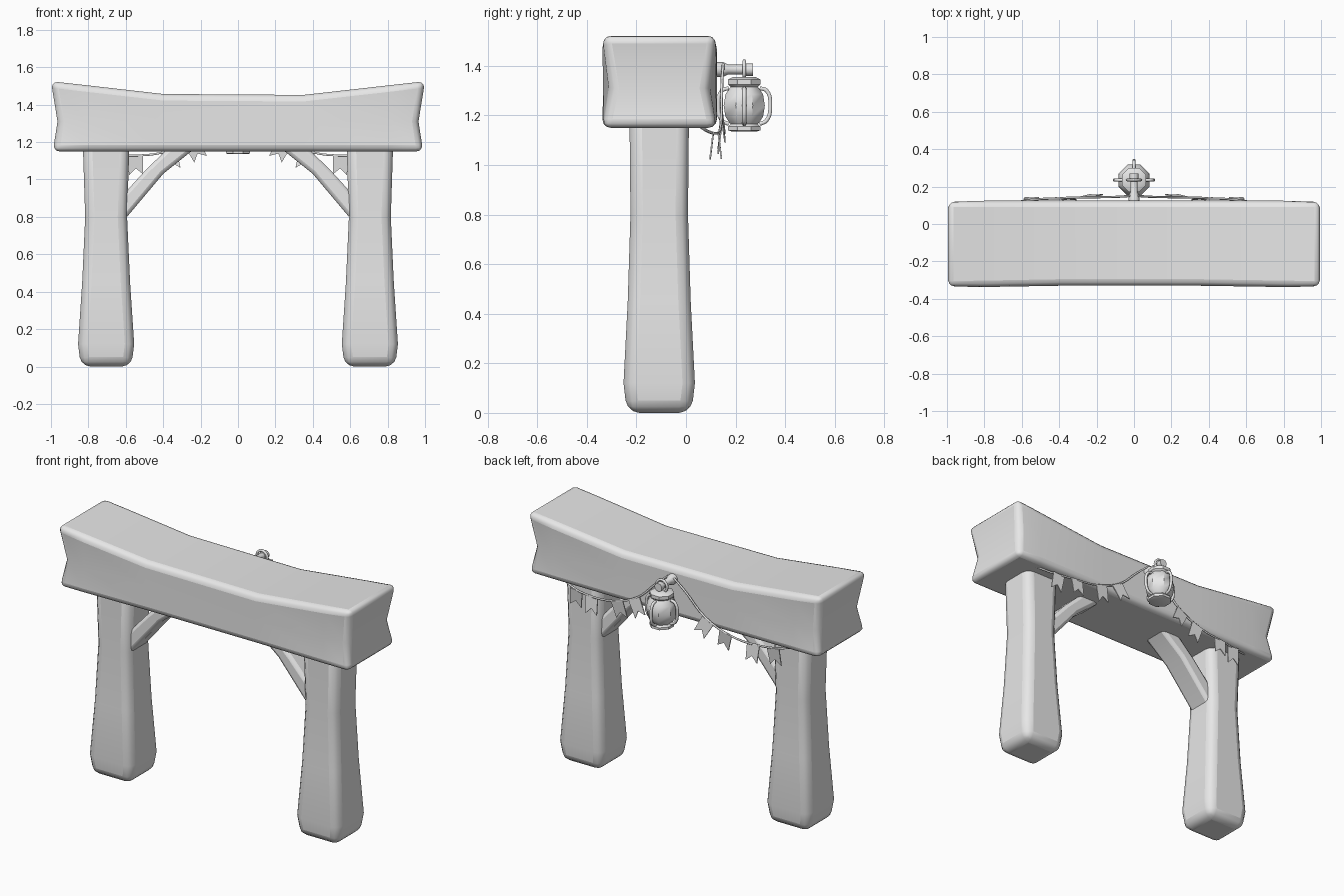
import bpy, bmesh, math
from mathutils import Vector, Matrix

if "Cube" in bpy.data.objects:
    bpy.data.objects.remove(bpy.data.objects["Cube"], do_unlink=True)

grey = bpy.data.materials.new("plain_grey")
grey.use_nodes = True
grey.diffuse_color = (0.8, 0.8, 0.8, 1)
grey.node_tree.nodes["Principled BSDF"].inputs["Base Color"].default_value = (0.8, 0.8, 0.8, 1)


def finish(name, bm, bevel=0.0, segments=3, smooth=40):
    bmesh.ops.recalc_face_normals(bm, faces=bm.faces[:])
    mesh = bpy.data.meshes.new(name)
    bm.to_mesh(mesh)
    bm.free()
    mesh.materials.append(grey)
    ob = bpy.data.objects.new(name, mesh)
    bpy.context.collection.objects.link(ob)
    if bevel:
        mod = ob.modifiers.new("rounded_edges", "BEVEL")
        mod.width, mod.segments, mod.limit_method = bevel, segments, "ANGLE"
        mod.angle_limit = math.radians(28)
    if smooth:
        bpy.ops.object.select_all(action="DESELECT")
        ob.select_set(True)
        bpy.context.view_layer.objects.active = ob
        bpy.ops.object.shade_smooth_by_angle(angle=math.radians(smooth))
    return ob


def loft(name, sections, caps=None, **look):
    """Skin a row of equal closed sections and cap both ends."""
    bm = bmesh.new()
    rings = [[bm.verts.new(p) for p in s] for s in sections]
    n = len(rings[0])
    for a, b in zip(rings, rings[1:]):
        for i in range(n):
            j = (i + 1) % n
            bm.faces.new((a[i], a[j], b[j], b[i]))
    for ring in (rings[0], rings[-1]):
        for cap in caps or [range(n)]:
            bm.faces.new([ring[i] for i in cap])
    return finish(name, bm, **look)


def lathe(name, profile, sides, matrix, **look):
    rings = [[matrix @ Vector((r * math.cos(t), r * math.sin(t), h))
              for t in [math.tau * (k + 0.5) / sides for k in range(sides)]]
             for r, h in profile]
    return loft(name, rings, **look)


def tube(name, points, radius, closed=False):
    cu = bpy.data.curves.new(name, "CURVE")
    cu.dimensions = "3D"
    cu.bevel_depth, cu.bevel_resolution, cu.resolution_u = radius, 1, 5
    cu.use_fill_caps = True
    sp = cu.splines.new("BEZIER")
    sp.bezier_points.add(len(points) - 1)
    for bp, p in zip(sp.bezier_points, points):
        bp.co = p
        bp.handle_left_type = bp.handle_right_type = "AUTO"
    sp.use_cyclic_u = closed
    cu.materials.append(grey)
    ob = bpy.data.objects.new(name, cu)
    bpy.context.collection.objects.link(ob)
    return ob


# Sagging top beam with a split worn into both ends
def beam_section(x, top, front, split):
    back, low, mid = 0.125, 1.15, 1.31
    xin = x - math.copysign(split, x)
    return [(x * 0.99, front, low), (x * 0.99, back, low), (xin, back - split, mid),
            (x, back, top), (x, front, top), (xin, front + split, mid)]


beam = [(-1, 1.525, -.34, .035), (-.82, 1.505, -.338, .004), (-.4, 1.457, -.33, 0),
        (.35, 1.452, -.33, 0), (.82, 1.505, -.338, .004), (1, 1.525, -.34, .035)]
loft("top_beam", [beam_section(*s) for s in beam],
     caps=[(0, 1, 2, 5), (5, 2, 3, 4)], bevel=0.035)

# Flared posts and their curved braces
post = [(0, .135, .13), (.12, .15, .144), (.45, .128, .127), (.8, .112, .116), (1.2, .125, .12)]
brace = [(.64, .745), (.585, .81), (.4, 1.03), (.25, 1.15), (.17, 1.21),
         (.3, 1.23), (.39, 1.15), (.49, 1.055), (.585, .95), (.64, .89)]
for side, word in ((1, "left"), (-1, "right")):
    loft(word + "_post", [[(side * .705 + a * w, -.108 + b * d, z)
                           for a, b in ((-1, -1), (1, -1), (1, 1), (-1, 1))]
                          for z, w, d in post], bevel=0.05)
    loft(word + "_brace", [[(side * x, y, z) for x, z in brace] for y in (-.19, -.03)],
         bevel=0.02, segments=2)

# Peg and hanging ring
along_y = Matrix.Rotation(-math.pi / 2, 4, "X")
lathe("peg", [(.03, .1), (.03, .15), (.02, .17), (.02, .235), (.025, .24), (.025, .27)], 10,
      Matrix.Translation((0, 0, 1.385)) @ along_y)
tube("hanging_ring", [(.035 * math.cos(t), .235, 1.382 + .037 * math.sin(t))
                      for t in [math.tau * k / 8 for k in range(8)]], 0.008, closed=True)

# Eight-sided lantern with four bowed straps
hub = Matrix.Translation((0, .235, 0))
lathe("lantern", [(.055, 1.135), (.07, 1.14), (.07, 1.155), (.06, 1.165), (.082, 1.195), (.09, 1.24),
                  (.082, 1.285), (.06, 1.315), (.07, 1.325), (.07, 1.345), (.05, 1.355)], 8, hub)
for k, word in enumerate(("left", "back", "right", "front")):
    turn = hub @ Matrix.Rotation(k * math.pi / 2, 4, "Z")
    arc = [(.062, 1.31), (.09, 1.3), (.105, 1.24), (.09, 1.18), (.062, 1.165)]
    tube("lantern_strap_" + word, [turn @ Vector((r, 0, z)) for r, z in arc], 0.009)

# Rope and swallow-tailed flags draped to both sides
rope = [(.02, .15, 1.405), (.1, .145, 1.335), (.23, .143, 1.215), (.4, .138, 1.145),
        (.58, .125, 1.128), (.72, .09, 1.135), (.82, .05, 1.16)]
flags = [(.25, .145, 1.2, .5), (.37, .142, 1.155, .25), (.55, .13, 1.13, .05), (.67, .11, 1.13, -.1)]
outline = [(-.042, 0), (.042, 0), (.038, -.105), (0, -.07), (-.038, -.105)]
for side, word in ((1, "left"), (-1, "right")):
    tube(word + "_rope", [(side * x, y, z) for x, y, z in rope], 0.006)
    for i, (x, y, z, tilt) in enumerate(flags):
        place = (Matrix.Translation((side * x, y, z)) @ Matrix.Rotation(side * tilt, 4, "Y")
                 @ Matrix.Rotation(0.12 * (-1) ** i, 4, "X"))
        loft(f"{word}_flag_{i + 1}", [[place @ Vector((u, t, v)) for u, v in outline]
                                      for t in (-.003, .003)], smooth=0)
